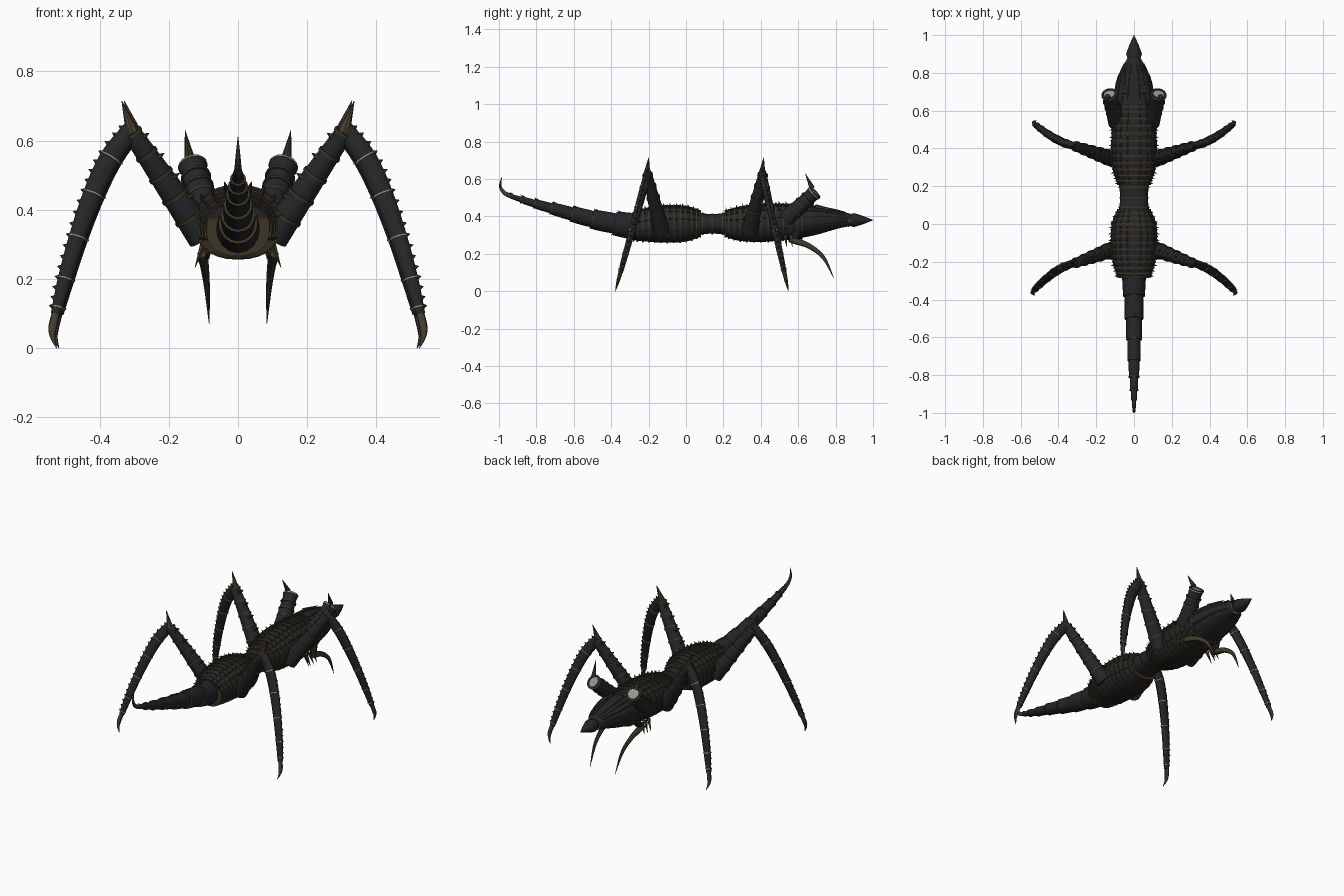
import bpy, bmesh, math
from mathutils import Vector

cube = bpy.data.objects.get("Cube")
if cube:
    bpy.data.objects.remove(cube)


def material(name, rgb):
    m = bpy.data.materials.new(name)
    m.use_nodes = True
    m.diffuse_color = (*rgb, 1)
    bsdf = m.node_tree.nodes["Principled BSDF"]
    bsdf.inputs["Base Color"].default_value = (*rgb, 1)
    bsdf.inputs["Roughness"].default_value = 0.7
    return m


CHARCOAL = material("charcoal shell", (0.018, 0.019, 0.020))
BROWN = material("dark bronze", (0.045, 0.033, 0.019))
HORN = material("dark horn", (0.060, 0.047, 0.029))
SILVER = material("worn silver", (0.30, 0.30, 0.28))
BLACK = material("black hollow", (0.006, 0.006, 0.006))


# Rows are (x, y, z, radius across, radius along the hint direction)
def smooth(rows, steps=5):
    out = []
    for i in range(len(rows) - 1):
        p = [rows[max(i - 1, 0)], rows[i], rows[i + 1], rows[min(i + 2, len(rows) - 1)]]
        for s in range(steps):
            t = s / steps
            out.append(tuple(
                b + 0.5 * t * (c - a + t * (2 * a - 5 * b + 4 * c - d + t * (3 * (b - c) + d - a)))
                for a, b, c, d in zip(*p)))
    return out + [tuple(rows[-1])]


def add_loft(bm, rows, hint=(0, 0, 1), sides=16, power=2.0, axis=None):
    hint, rings = Vector(hint), []
    pts = [Vector(r[:3]) for r in rows]
    for i, row in enumerate(rows):
        t = Vector(axis) if axis else pts[min(i + 1, len(pts) - 1)] - pts[max(i - 1, 0)]
        side = t.cross(hint).normalized()
        up = side.cross(t).normalized()
        ring = []
        for k in range(sides):
            a = math.tau * k / sides
            c, s = math.cos(a), math.sin(a)
            c = math.copysign(abs(c) ** (2 / power), c)
            s = math.copysign(abs(s) ** (2 / power), s)
            ring.append(bm.verts.new(pts[i] + side * c * row[3] + up * s * row[4]))
        rings.append(ring)
    for r0, r1 in zip(rings, rings[1:]):
        for k in range(sides):
            j = (k + 1) % sides
            bm.faces.new((r0[k], r0[j], r1[j], r1[k]))
    bm.faces.new(rings[0][::-1])
    bm.faces.new(rings[-1])


def finish(name, bm, mat):
    bmesh.ops.recalc_face_normals(bm, faces=bm.faces)
    me = bpy.data.meshes.new(name)
    bm.to_mesh(me)
    bm.free()
    me.shade_smooth()
    me.set_sharp_from_angle(angle=math.radians(35))
    me.materials.append(mat)
    ob = bpy.data.objects.new(name, me)
    bpy.context.scene.collection.objects.link(ob)
    return ob


def loft(name, rows, mat, **kw):
    bm = bmesh.new()
    add_loft(bm, rows, **kw)
    return finish(name, bm, mat)


def add_spike(bm, base, tip, r, sides=6):
    d = Vector(tip) - Vector(base)
    hint = (1, 0, 0) if abs(d.x) < 0.8 * d.length else (0, 1, 0)
    add_loft(bm, [(*base, r, r), (*tip, r * .04, r * .04)], hint=hint, sides=sides)


def add_band(bm, row, direction, width, grow, **kw):
    p, d = Vector(row[:3]), Vector(direction).normalized() * width / 2
    add_loft(bm, [(*(p + d * s), row[3] + grow, row[4] + grow) for s in (-1, 1)], **kw)


# Body shells
def along(profile):
    return smooth([(0, y, z, a, b) for y, z, a, b in profile], 6)


ABDOMEN = along([(-.28, .345, .088, .075), (-.2, .355, .112, .092), (-.1, .36, .122, .1),
                 (0, .36, .117, .095), (.075, .36, .085, .07)])
WAIST = along([(.05, .36, .082, .062), (.14, .36, .074, .052), (.24, .36, .082, .062)])
THORAX = along([(.21, .36, .085, .07), (.29, .36, .112, .092), (.4, .365, .12, .102),
                (.52, .37, .116, .098), (.62, .37, .108, .09)])
HEAD = along([(.58, .37, .112, .09), (.68, .378, .106, .08), (.77, .383, .086, .06),
              (.83, .383, .062, .045), (.875, .38, .036, .034)])
for name, rows in (("abdomen", ABDOMEN), ("waist", WAIST), ("thorax", THORAX), ("head", HEAD)):
    loft(name, rows, CHARCOAL, sides=28, power=2.3)
loft("beak", [(0, .865, .38, .03, .03), (0, .9, .38, .042, .037), (0, .95, .38, .024, .021),
              (0, 1, .38, .001, .001)], CHARCOAL, sides=12)
loft("beak_collar", [(0, .866, .38, .04, .037), (0, .874, .38, .038, .035)], SILVER)


# Ribs, lengthwise seams and rows of small thorns
def surface(row, deg, lift=0.0):
    c, s = math.cos(math.radians(deg)), math.sin(math.radians(deg))
    c = math.copysign(abs(c) ** (2 / 2.3), c)
    s = math.copysign(abs(s) ** (2 / 2.3), s)
    return (c * (row[3] + lift), row[1], row[2] + s * (row[4] + lift))


for name, rows, step in (("abdomen", ABDOMEN, 2), ("thorax", THORAX, 2), ("waist", WAIST, 3)):
    bm = bmesh.new()
    for row in rows[::step]:
        add_band(bm, row, (0, 1, 0), .008, .004, sides=28, power=2.3)
    finish(name + "_ribs", bm, BROWN)
for name, rows in (("abdomen", ABDOMEN), ("thorax", THORAX), ("head", HEAD[3:-4])):
    bm = bmesh.new()
    for deg in (-20, 12, 38, 58, 76, 104, 122, 142, 168, 200):
        add_loft(bm, [(*surface(r, deg), .003, .004) for r in rows], sides=6)
    finish(name + "_seams", bm, BROWN)
    if name != "head":
        bm = bmesh.new()
        for row in rows[1::2]:
            for deg in (12, 38, 58, 76, 104, 122, 142, 168):
                base, tip = surface(row, deg, -.003), Vector(surface(row, deg, .016))
                add_spike(bm, base, tip + Vector((0, -.006, 0)), .006, 5)
        finish(name + "_thorns", bm, HORN)

# Tail of overlapping segments ending in a hook
TAIL = smooth([(0, -.25, .342, .074, .066), (0, -.38, .362, .058, .052), (0, -.5, .385, .047, .045),
               (0, -.61, .413, .038, .037), (0, -.72, .443, .029, .03), (0, -.81, .468, .022, .024),
               (0, -.88, .489, .016, .018), (0, -.935, .507, .011, .013)], 4)
bm, trim = bmesh.new(), bmesh.new()
for i in range(0, len(TAIL) - 1, 4):
    part = TAIL[i:i + 5]
    add_loft(bm, [(*r[:3], r[3] * g, r[4] * g) for r, g in zip(part, (.93, 1, 1.04, 1.08, 1.1))],
             hint=(1, 0, 0))
    if i:
        add_band(trim, TAIL[i], (0, -1, .25), .006, .005, hint=(1, 0, 0))
    r = part[3]
    add_spike(trim, (0, r[1], r[2] + r[3]), (0, r[1] - .02, r[2] + r[3] + .014), .006)
finish("tail", bm, CHARCOAL)
finish("tail_trim", trim, BROWN)
loft("tail_hook", smooth([(0, -.93, .506, .013, .013), (0, -.97, .525, .011, .01),
                          (0, -.993, .56, .007, .007), (0, -.985, .61, .001, .001)]),
     HORN, hint=(1, 0, 0), sides=10)


# Legs, mirrored and repeated front and back
def build_leg(label, sx, hip_y, knee_y, foot_y, shift):
    def pt(x, z, a, b):
        y = knee_y + (foot_y - knee_y) * (.625 - z) / .625
        return (sx * (x + shift), y, z, a, b)

    upper = [(sx * (.1 + .205 * t), hip_y + (knee_y - hip_y) * t, .32 + .3 * t,
              .046 - .019 * t, .044 - .019 * t) for t in (0, .2, .4, .6, .8, 1)]
    lower = smooth([pt(.3, .635, .027, .02), pt(.365, .55, .031, .021), pt(.415, .445, .029, .02),
                    pt(.46, .32, .025, .018), pt(.496, .2, .021, .016), pt(.522, .1, .015, .013)], 4)
    loft(label + "_thigh", upper, CHARCOAL, hint=(0, 1, 0))
    loft(label + "_shin", lower, CHARCOAL, hint=(0, 1, 0), sides=14)
    loft(label + "_claw", smooth([pt(.521, .105, .012, .012), pt(.532, .06, .012, .01),
                                  pt(.531, .03, .007, .006), pt(.52, 0, .001, .001)]),
         HORN, hint=(0, 1, 0), sides=10)
    silver, bronze = bmesh.new(), bmesh.new()
    for i in (4, 8, 12, 16, 19):
        d = Vector(lower[i + 1][:3]) - Vector(lower[i - 1][:3])
        add_band(silver, lower[i], d, .004, .0025, hint=(0, 1, 0))
    for i in range(1, len(lower) - 1):
        d = Vector(lower[i + 1][:3]) - Vector(lower[i - 1][:3])
        out = Vector((-d.z * sx, 0, d.x * sx)).normalized() * sx
        out = out if out.x * sx > 0 else -out
        p = Vector(lower[i][:3])
        add_spike(bronze, p + out * lower[i][3] * .9, p + out * (lower[i][3] + .01), .008)
    d = Vector(upper[-1][:3]) - Vector(upper[0][:3])
    out = Vector((-d.z * sx, 0, d.x * sx)).normalized()
    out = out if out.z > 0 else -out
    for row in upper[1:]:
        add_band(bronze, row, d, .01, .004, hint=(0, 1, 0))
        p = Vector(row[:3]) - d * .07
        for off in (-.014, .014):
            q = p + Vector((0, off, 0))
            add_spike(bronze, q + out * row[3] * .8, q + out * (row[3] + .014), .01)
    finish(label + "_silver_rings", silver, SILVER)
    finish(label + "_studs", bronze, BROWN)
    bm = bmesh.new()
    x = .3 + shift
    add_spike(bm, (sx * x, knee_y - .005, .62), (sx * (x + .032), knee_y + .006, .715), .02, 8)
    finish(label + "_knee_spike", bm, HORN)


for side, sx in (("left", 1), ("right", -1)):
    build_leg(side + "_fore_leg", sx, .34, .41, .548, -.003)
    build_leg(side + "_hind_leg", sx, -.13, -.205, -.378, .004)

    # Eye stalk with a hollow end, rings and a horn
    root, end = Vector((sx * .09, .535, .385)), Vector((sx * .132, .69, .53))
    axis = end - root
    u = axis.normalized()
    cup = [(0, .046), (.4, .042), (.85, .037), (.95, .041), (1, .041), (1, .03), (.94, .028)]
    loft(side + "_eye_stalk", [(*(root + axis * t), r, r) for t, r in cup], CHARCOAL,
         axis=axis, sides=20)
    loft(side + "_eye_hollow", [(*(root + axis * t), .0275, .0275) for t in (.93, .96)], BLACK)
    bm = bmesh.new()
    for t in (.35, .55, .75):
        add_band(bm, (*(root + axis * t), .039, .039), u, .008, .005)
    finish(side + "_eye_stalk_rings", bm, BROWN)
    loft(side + "_eye_rim", [(*(root + axis * t), r, r) for t, r in
                             ((.96, .043), (.985, .043))], SILVER, sides=20)
    bm = bmesh.new()
    add_spike(bm, (sx * .14, .675, .55), (sx * .153, .637, .63), .015, 8)
    add_spike(bm, (sx * .05, .69, .455), (sx * .05, .83, .428), .01)
    finish(side + "_head_horns", bm, HORN)

    # Curved mandible on a short stem
    loft(side + "_mandible_stem", [(sx * .085, .6, .32, .022, .02), (sx * .1, .565, .265, .016, .018)],
         CHARCOAL, hint=(1, 0, 0), sides=10)
    loft(side + "_mandible", smooth([(sx * .105, .55, .272, .01, .012), (sx * .102, .59, .266, .017, .016),
                                     (sx * .097, .66, .24, .014, .013), (sx * .09, .735, .18, .01, .009),
                                     (sx * .083, .79, .07, .001, .001)]), HORN, hint=(1, 0, 0), sides=10)
    bm = bmesh.new()
    for y in (.5, .53, .56):
        add_spike(bm, (sx * .1, y, .30), (sx * .125, y + .01, .232), .011)
    finish(side + "_throat_thorns", bm, HORN)
